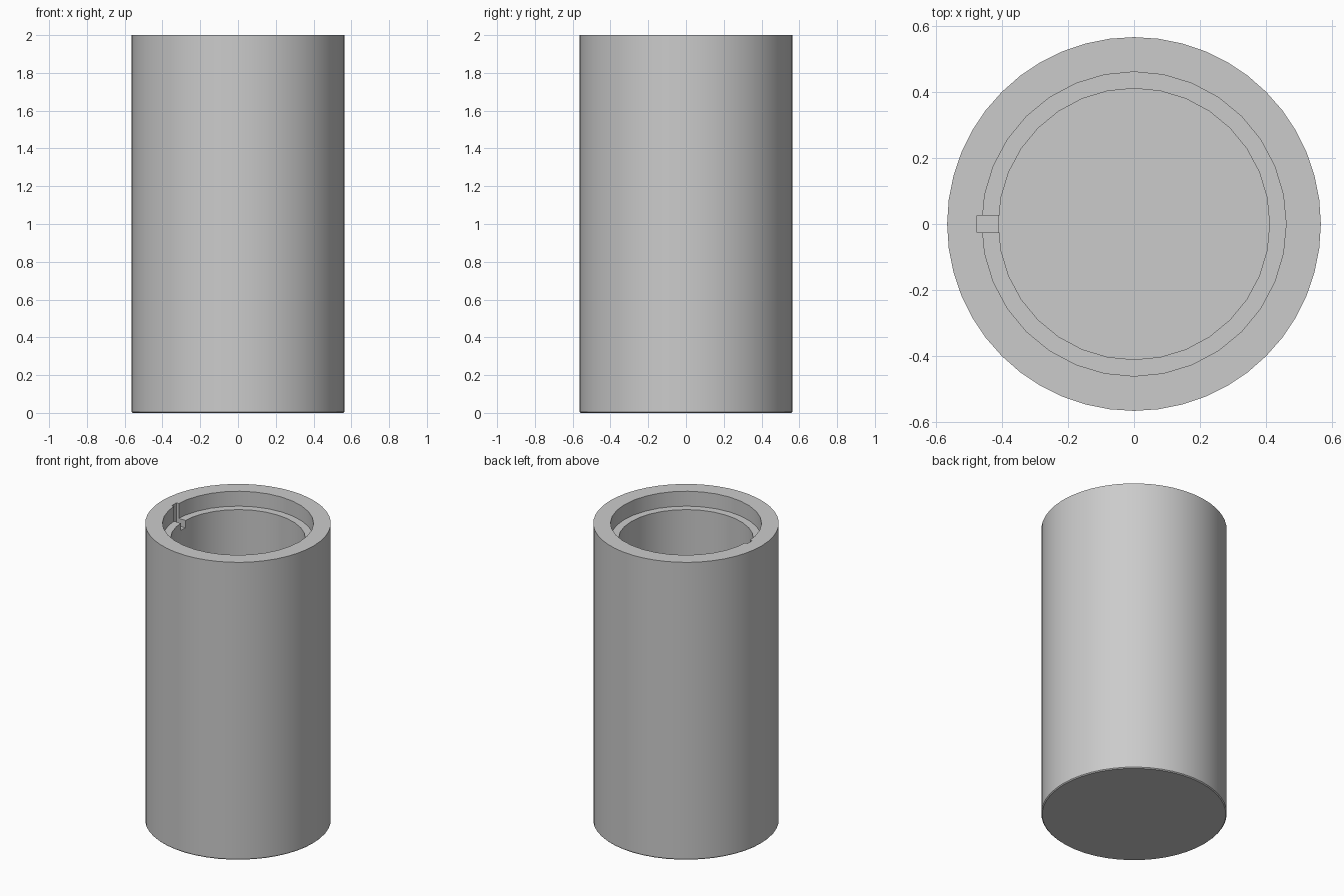
import bpy

if "Cube" in bpy.data.objects:
    bpy.data.objects.remove(bpy.data.objects["Cube"], do_unlink=True)

HEIGHT = 2.0
LEDGE = 1.9
FLOOR = 0.1

grey = bpy.data.materials.new("plain_grey")
grey.use_nodes = True
grey.diffuse_color = (0.6, 0.6, 0.6, 1)
grey.node_tree.nodes["Principled BSDF"].inputs["Base Color"].default_value = (0.6, 0.6, 0.6, 1)


def cylinder(name, radius, bottom, top, sides):
    bpy.ops.mesh.primitive_cylinder_add(
        vertices=sides, radius=radius, depth=top - bottom,
        location=(0, 0, (bottom + top) / 2))
    obj = bpy.context.object
    obj.name = name
    obj.data.materials.append(grey)
    return obj


def box(name, low, high):
    bpy.ops.mesh.primitive_cube_add(
        size=1, location=[(a + b) / 2 for a, b in zip(low, high)])
    obj = bpy.context.object
    obj.name = name
    obj.scale = [b - a for a, b in zip(low, high)]
    obj.data.materials.append(grey)
    return obj


def cut(target, cutter):
    cutter.hide_render = True
    mod = target.modifiers.new(cutter.name, 'BOOLEAN')
    mod.operation = 'DIFFERENCE'
    mod.solver = 'EXACT'
    mod.object = cutter
    bpy.context.view_layer.objects.active = target
    bpy.ops.object.modifier_apply(modifier=mod.name)
    bpy.data.objects.remove(cutter, do_unlink=True)


# Outer body, with a fine chamfer round the foot
body = cylinder("hollow_body", 0.565, 0, HEIGHT, 48)
bottom_edges = body.data.attributes.new("bevel_weight_edge", 'FLOAT', 'EDGE')
for edge in body.data.edges:
    if all(body.data.vertices[i].co.z < 0 for i in edge.vertices):
        bottom_edges.data[edge.index].value = 1
chamfer = body.modifiers.new("foot_chamfer", 'BEVEL')
chamfer.limit_method = 'WEIGHT'
chamfer.width = 0.006
chamfer.segments = 1
bpy.context.view_layer.objects.active = body
bpy.ops.object.modifier_apply(modifier=chamfer.name)

# Main bore, wider mouth above the ledge, and keyway in the mouth
cut(body, cylinder("bore", 0.41, FLOOR, HEIGHT + 0.1, 32))
cut(body, cylinder("mouth", 0.46, LEDGE, HEIGHT + 0.1, 32))
cut(body, box("keyway", (-0.475, -0.025, LEDGE - 0.05), (-0.3, 0.025, HEIGHT + 0.1)))

# Smooth round walls with crisp rims
bpy.ops.object.select_all(action='DESELECT')
body.select_set(True)
bpy.context.view_layer.objects.active = body
bpy.ops.object.shade_smooth_by_angle(angle=0.5)
